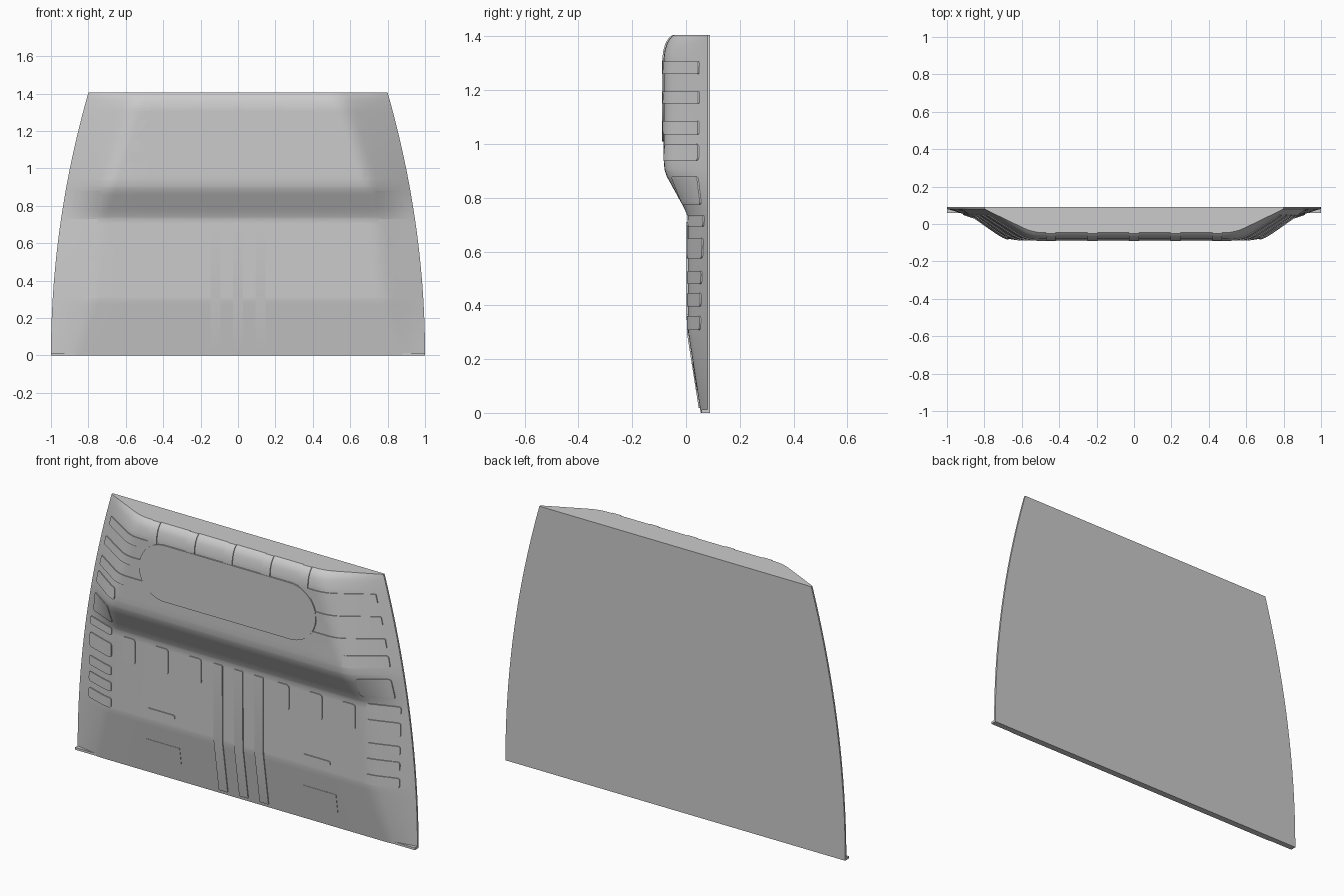
import bpy, bmesh
from math import sqrt, cos, pi

if "Cube" in bpy.data.objects:
    bpy.data.objects.remove(bpy.data.objects["Cube"])

H = 1.405          # overall height
BACK = 0.09        # flat rear plane
CENTRE = [(0, .055), (.3, .008), (.73, .006), (.76, -.006), (.88, -.072), (.905, -.08), (.94, -.083),
          (1.32, -.083), (1.35, -.079), (1.375, -.071), (1.393, -.06), (H, -.046)]
PLATEAU = [(0, .86), (.3, .78), (.73, .74), (.93, .69), (1.15, .62), (H, .54)]


def interp(pts, z):
    z = max(pts[0][0], min(pts[-1][0], z))
    for (a, va), (b, vb) in zip(pts, pts[1:]):
        if z <= b:
            return va + (vb - va) * (z - a) / (b - a)
    return pts[-1][1]


def half_width(z):
    return 1 - 0.2 * (z / H) ** 2


def front(x, z):
    """Depth of the moulded front surface."""
    w, p = half_width(z), interp(PLATEAU, z)
    t, k = (w - abs(x)) / (w - p), 0.2
    if t > 1 + k:
        s = 1
    elif t > 1 - k:
        s = t - (t - 1 + k) ** 2 / (4 * k)
    else:
        s = max(t, 0)
    return 0.08 + (interp(CENTRE, z) - 0.08) * s


def add_grid(bm, rows, skirt):
    """Grid of points, with its border pulled back by the skirt function."""
    vs = [[bm.verts.new(c) for c in row] for row in rows]
    for a, b in zip(vs, vs[1:]):
        for i in range(len(a) - 1):
            bm.faces.new((a[i], a[i + 1], b[i + 1], b[i]))
    own = {v for row in vs for v in row}
    rim = [e for e in bm.edges if e.is_boundary and e.verts[0] in own]
    ext = bmesh.ops.extrude_edge_only(bm, edges=rim)["geom"]
    for v in ext:
        if isinstance(v, bmesh.types.BMVert):
            v.co.y = skirt(v.co.y)
    return [e for e in ext if isinstance(e, bmesh.types.BMEdge) and e.is_boundary]


def finish(name, bm, mirror=False):
    bmesh.ops.recalc_face_normals(bm, faces=bm.faces[:])
    me = bpy.data.meshes.new(name)
    bm.to_mesh(me)
    bm.free()
    ob = bpy.data.objects.new(name, me)
    bpy.context.collection.objects.link(ob)
    if mirror:
        ob.modifiers.new("Mirror", 'MIRROR').use_mirror_merge = False
    bpy.ops.object.select_all(action='DESELECT')
    ob.select_set(True)
    bpy.context.view_layer.objects.active = ob
    bpy.ops.object.shade_smooth_by_angle(angle=0.5)
    return ob


def raised(name, panels, mirror=True, h=0.005, r=0.012, flat=None, taper=False):
    """Rounded panels (x0, x1, z0, z1) that follow the front surface."""
    bm = bmesh.new()
    for x0, x1, z0, z1 in panels:
        rad = min(r, (z1 - z0) / 2)
        n = 12 if rad > .1 else 4
        arc = [rad * (1 - cos(pi / 2 * i / n)) for i in range(n + 1)]
        zs = {round(z0 + a, 5) for a in arc} | {round(z1 - a, 5) for a in arc}
        zs |= {z for z, _ in CENTRE if z0 < z < z1}
        cols = max(2, int((x1 - x0) / 0.02))
        rows = []
        for z in sorted(zs):
            d = max(0, rad - min(z - z0, z1 - z))
            inset = rad - sqrt(max(0, rad * rad - d * d))
            # the outer end leans with the side edge
            lean = half_width(z) - half_width((z0 + z1) / 2) if taper else 0
            a, b = x0 + inset, x1 - inset + lean
            row = []
            for i in range(cols + 1):
                x = a + (b - a) * i / cols
                row.append((x, flat if flat is not None else front(x, z) - h, z))
            rows.append(row)
        add_grid(bm, rows, lambda y: y + h + 0.008)
    return finish(name, bm, mirror)


# Main moulded panel with flat back
zs = sorted({z for z, _ in CENTRE} | {H * i / 36 for i in range(37)})
rows = []
for z in zs:
    w, p = half_width(z), interp(PLATEAU, z)
    side = [w - (w - p) * t for t in (0, .2, .4, .6, .8, .9, 1, 1.1, 1.2)]
    pos = side + [side[-1] * f for f in (.75, .5, .25)]
    xs = [-x for x in pos] + [0] + pos[::-1]
    rows.append([(x, front(x, z), z) for x in xs])
bm = bmesh.new()
rear = add_grid(bm, rows, lambda y: BACK)
bmesh.ops.holes_fill(bm, edges=rear, sides=0)
finish("panel_body", bm)

# Thin foot strip along the bottom edge
bm = bmesh.new()
bmesh.ops.create_cube(bm, size=1)
for v in bm.verts:
    v.co.x *= 2
    v.co.y = 0.058 if v.co.y < 0 else BACK
    v.co.z = 0 if v.co.z < 0 else 0.012
finish("bottom_strip", bm)

# Large capsule plate on the upper bulge
raised("capsule_plate", [(-.52, .52, 1.01, 1.31)], mirror=False, r=.15, flat=-.09, h=.01)

# Upright ribs in the middle and short ribs over the top
raised("centre_ribs", [(x - .026, x + .026, .018, .71) for x in (-.12, 0, .12)], mirror=False, r=.004)
raised("top_ribs", [(x - .026, x + .026, 1.3, H) for x in (-.445, -.222, 0, .222, .445)],
       mirror=False, r=.001)

# Row of small windows, slots and lower rectangles
raised("window_pads", [(x - .04, x + .04, .575, .71) for x in (.258, .453, .648)], r=.015)
raised("slot_bars", [(.375, .54, .343, .368)], r=.012)
raised("lower_pads", [(.36, .56, .085, .19)], h=.002, r=.002)

# Side bars, stepping up each flank
raised("lower_side_bars", [(.75, .915, a, b) for a, b in
       ((.308, .36), (.395, .445), (.48, .528), (.575, .65), (.693, .735))])
raised("middle_side_bars", [(.73, .88, .775, .88), (.67, .86, .938, 1.0)], taper=True)
raised("upper_side_bars", [(.45, .84, 1.035, 1.085), (.45, .815, 1.15, 1.195), (.43, .785, 1.26, 1.307)],
       taper=True, r=.006)
